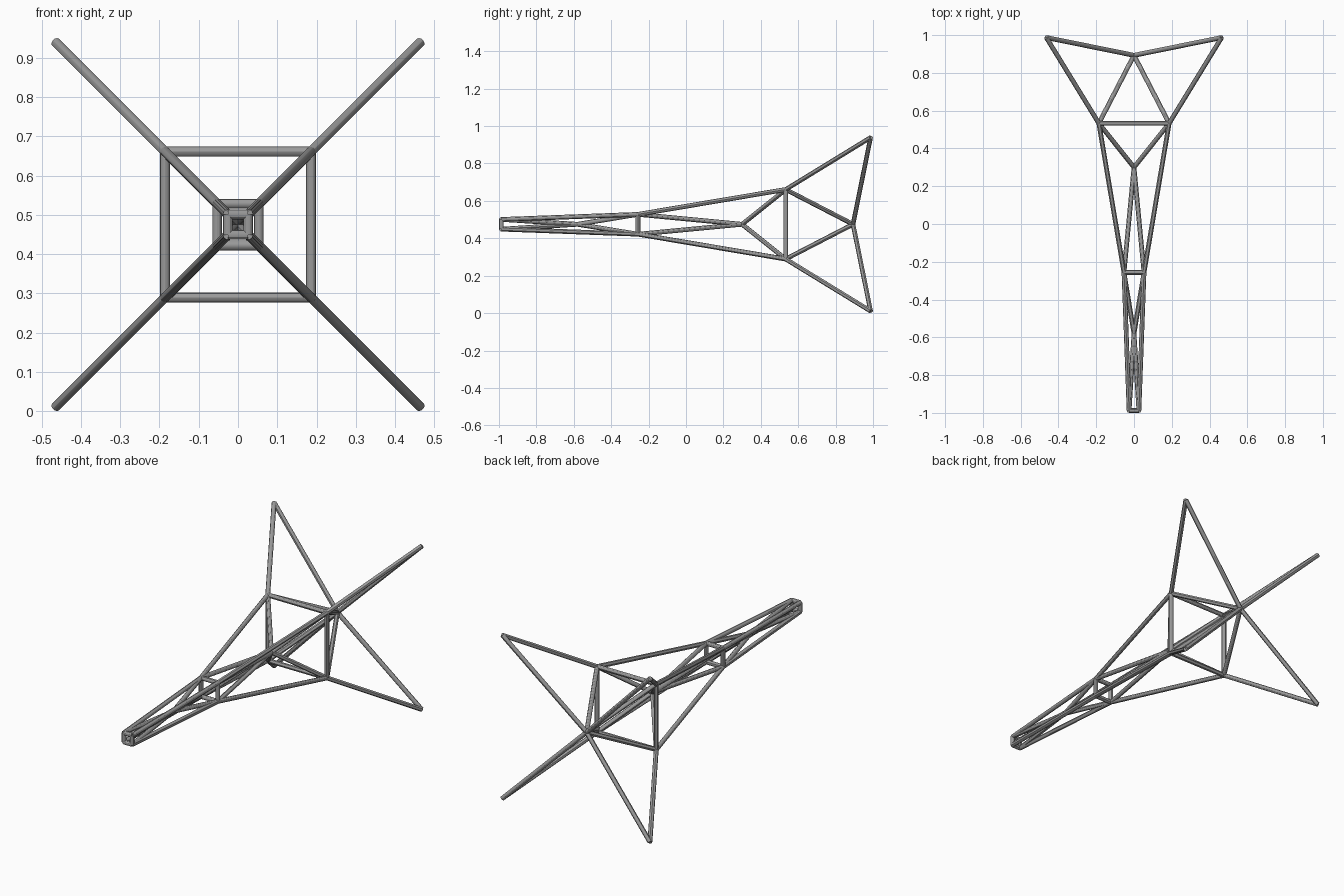
import bpy
import bmesh
from mathutils import Matrix, Vector

cube = bpy.data.objects.get("Cube")
if cube:
    bpy.data.objects.remove(cube, do_unlink=True)

RADIUS = 0.0125
SIDES = 12
MID_Z = 0.475

grey = bpy.data.materials.new("steel_grey")
grey.use_nodes = True
GREY = (0.32, 0.32, 0.32, 1)
grey.diffuse_color = GREY
grey.node_tree.nodes["Principled BSDF"].inputs["Base Color"].default_value = GREY


def square(y, half):
    """Four corners of a square frame across the long axis."""
    return [Vector((sx * half, y, MID_Z + sz * half))
            for sx, sz in ((1, 1), (-1, 1), (-1, -1), (1, -1))]


def rods(name, pairs):
    """One object made of straight round rods between point pairs."""
    bm = bmesh.new()
    for a, b in pairs:
        d = b - a
        turn = d.to_track_quat('Z', 'Y').to_matrix().to_4x4()
        bmesh.ops.create_cone(bm, cap_ends=True, segments=SIDES,
                              radius1=RADIUS, radius2=RADIUS, depth=d.length,
                              matrix=Matrix.Translation((a + b) / 2) @ turn)
    mesh = bpy.data.meshes.new(name)
    bm.to_mesh(mesh)
    bm.free()
    mesh.materials.append(grey)
    obj = bpy.data.objects.new(name, mesh)
    bpy.context.collection.objects.link(obj)
    bpy.ops.object.select_all(action='DESELECT')
    obj.select_set(True)
    bpy.context.view_layer.objects.active = obj
    bpy.ops.object.shade_smooth_by_angle()


def loop(corners):
    return list(zip(corners, corners[1:] + corners[:1]))


def spokes(corners, hub):
    return [(c, hub) for c in corners]


# Key points along the frame
nose = square(-0.987, 0.026)
waist = square(-0.257, 0.053)
shoulder = square(0.533, 0.186)
tips = square(0.987, 0.464)
front_hub = Vector((0, -0.58, MID_Z))
middle_hub = Vector((0, 0.3, MID_Z))
rear_hub = Vector((0, 0.893, MID_Z))

# Square frames
rods("nose_frame", loop(nose))
rods("waist_frame", loop(waist))
rods("shoulder_frame", loop(shoulder))

# Long corner rails
rods("front_rails", zip(nose, waist))
rods("rear_rails", zip(waist, shoulder))

# Inner braces meeting on the centre line
rods("front_braces", spokes(nose, front_hub) + spokes(waist, front_hub))
rods("middle_braces", spokes(waist, middle_hub) + spokes(shoulder, middle_hub))
rods("rear_braces", spokes(shoulder, rear_hub))

# Four swept fins
rods("fin_leading_edges", zip(shoulder, tips))
rods("fin_trailing_edges", spokes(tips, rear_hub))
